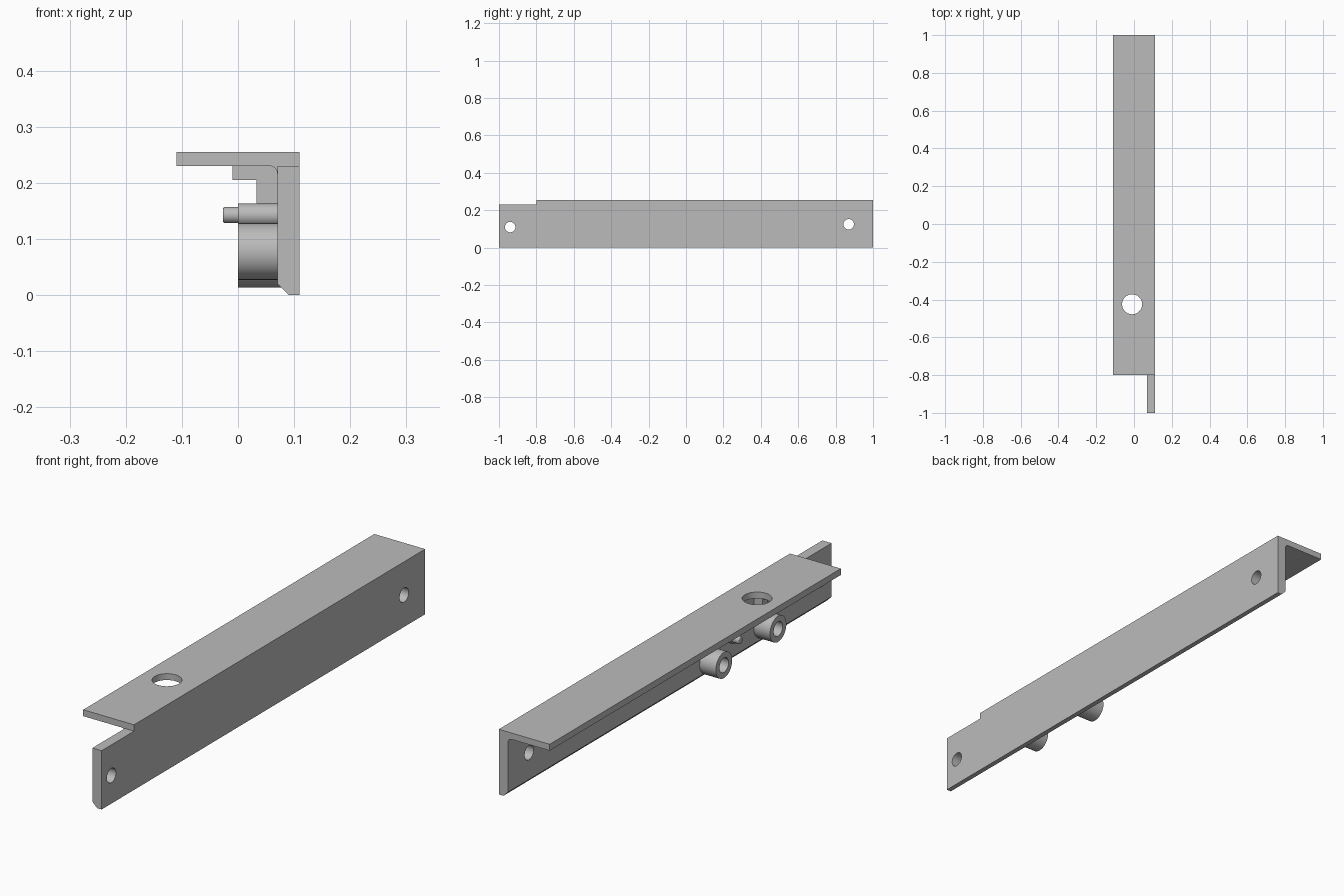
import bpy, bmesh, math
from mathutils import Matrix, Vector

if "Cube" in bpy.data.objects:
    bpy.data.objects.remove(bpy.data.objects["Cube"], do_unlink=True)

grey = bpy.data.materials.new("plain grey")
grey.use_nodes = True
GREY = (0.5, 0.5, 0.5, 1)
grey.diffuse_color = GREY
grey.node_tree.nodes["Principled BSDF"].inputs["Base Color"].default_value = GREY


def finish(name, bm):
    bmesh.ops.recalc_face_normals(bm, faces=bm.faces)
    mesh = bpy.data.meshes.new(name)
    bm.to_mesh(mesh)
    bm.free()
    mesh.materials.append(grey)
    obj = bpy.data.objects.new(name, mesh)
    bpy.context.collection.objects.link(obj)
    return obj


def extrude_xz(name, profile, y0, y1):
    """Extrude an (x, z) outline along y."""
    bm = bmesh.new()
    face = bm.faces.new([bm.verts.new((x, y0, z)) for x, z in profile])
    ext = bmesh.ops.extrude_face_region(bm, geom=[face])["geom"]
    verts = [g for g in ext if isinstance(g, bmesh.types.BMVert)]
    bmesh.ops.translate(bm, verts=verts, vec=(0, y1 - y0, 0))
    return finish(name, bm)


def box(name, x0, x1, y0, y1, z0, z1):
    return extrude_xz(name, [(x0, z0), (x1, z0), (x1, z1), (x0, z1)], y0, y1)


def cylinder(name, center, radius, length, axis):
    bm = bmesh.new()
    turn = Matrix.Rotation(math.pi / 2, 4, "Y") if axis == "X" else Matrix()
    bmesh.ops.create_cone(bm, cap_ends=True, segments=48, radius1=radius,
                          radius2=radius, depth=length,
                          matrix=Matrix.Translation(Vector(center)) @ turn)
    return finish(name, bm)


def cut(obj, *cutters):
    """Subtract each cutter, then drop it."""
    for cutter in cutters:
        cutter.hide_render = True
        mod = obj.modifiers.new("cut", "BOOLEAN")
        mod.operation, mod.solver, mod.object = "DIFFERENCE", "EXACT", cutter
        bpy.context.view_layer.objects.active = obj
        bpy.ops.object.modifier_apply(modifier=mod.name)
        bpy.data.objects.remove(cutter, do_unlink=True)


def smooth(obj):
    bpy.ops.object.select_all(action="DESELECT")
    obj.select_set(True)
    bpy.context.view_layer.objects.active = obj
    bpy.ops.object.shade_smooth_by_angle(angle=math.radians(30))


# Angle bracket: chamfered wall, top flange, rounded inner corner
F = 0.014
fillet = [(0.07 - F + F * math.cos(a), 0.23 - F + F * math.sin(a))
          for a in (i * math.pi / 12 for i in range(7))]
outline = [(0.09, 0), (0.11, 0), (0.11, 0.255), (-0.11, 0.255), (-0.11, 0.23)]
inner = [(0.07 - F + F * math.sin(a), 0.23 - F * (1 - math.cos(a)))
         for a in (0,)]
# The corner arc is concave, centred in the open side
arc = [(0.07 - F + F * math.sin(a), 0.23 - F + F * math.cos(a))
       for a in (i * math.pi / 12 for i in range(7))]
bracket = extrude_xz("angle_bracket", outline + arc + [(0.07, 0.02)], -1, 1)
cut(bracket,
    box("flange_notch", -0.2, 0.2, -1.1, -0.8, 0.23, 0.3),
    box("corner_notch", -0.2, 0.07, -1.1, -0.8, 0.15, 0.24),
    cylinder("front_screw_hole", (0.09, -0.94, 0.11), 0.028, 0.2, "X"),
    cylinder("back_screw_hole", (0.09, 0.87, 0.125), 0.028, 0.2, "X"),
    cylinder("flange_hole", (-0.01, -0.425, 0.24), 0.053, 0.2, "Z"))
smooth(bracket)

# Hollow round bosses on the inside of the wall
for name, y, z in (("front_boss", -0.57, 0.0775), ("back_boss", -0.235, 0.0635)):
    boss = cylinder(name, (0.045, y, z), 0.0505, 0.09, "X")
    cut(boss, cylinder("bore", (0.02, y, z), 0.028, 0.1, "X"))
    smooth(boss)

# Locating pin on its own round base, with a softened tip
smooth(cylinder("pin_base", (0.04, -0.3, 0.1425), 0.0205, 0.08, "X"))
pin = cylinder("locating_pin", (-0.008, -0.3, 0.1425), 0.0145, 0.038, "X")
bevel = pin.modifiers.new("soft_tip", "BEVEL")
bevel.width, bevel.segments = 0.004, 2
smooth(pin)

# Stepped rib tying flange to wall
extrude_xz("stepped_rib", [(0.08, 0.163), (0.08, 0.24), (-0.01, 0.24),
                           (-0.01, 0.205), (0.033, 0.205), (0.033, 0.163)],
           -0.55, -0.52)
